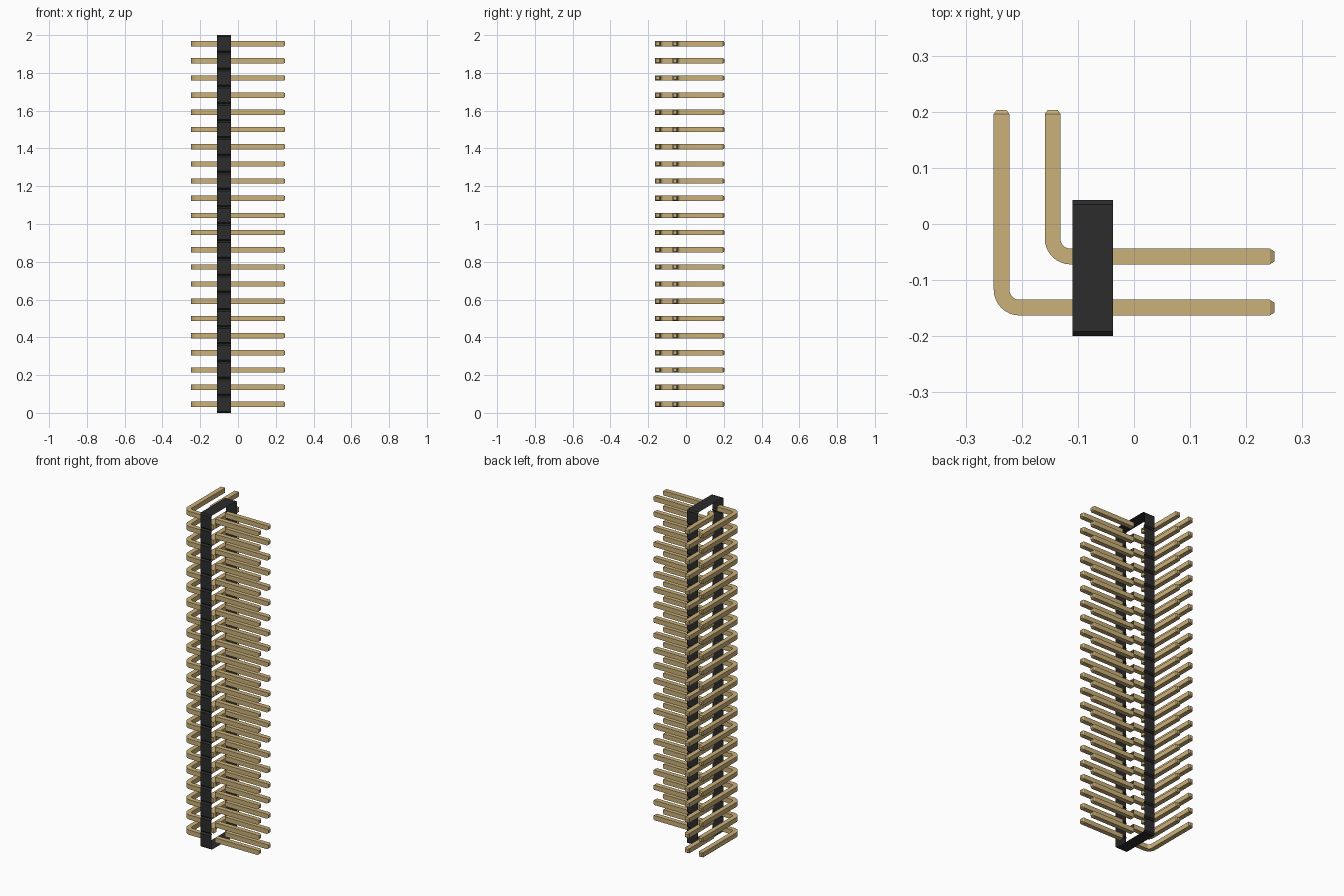
import bpy
import bmesh
from math import sin, cos, pi
from mathutils import Vector

if "Cube" in bpy.data.objects:
    bpy.data.objects.remove(bpy.data.objects["Cube"], do_unlink=True)

COUNT = 22
PITCH = 2 / COUNT
HALF = 0.014                 # half thickness of a square pin
TIP = 0.009                  # half thickness at the chamfered tip
X_BACK, X_FRONT = -0.11, -0.037


def material(name, rgb):
    mat = bpy.data.materials.new(name)
    mat.use_nodes = True
    mat.diffuse_color = (*rgb, 1)
    mat.node_tree.nodes["Principled BSDF"].inputs["Base Color"].default_value = (*rgb, 1)
    return mat


gold = material("gold_metal", (0.60, 0.44, 0.195))
black = material("black_plastic", (0.025, 0.025, 0.026))


def loft(name, rings, mat, cap_end=False):
    """Skin a list of closed rings; the first end stays open."""
    bm = bmesh.new()
    loops = [[bm.verts.new(p) for p in ring] for ring in rings]
    n = len(loops[0])
    for a, b in zip(loops, loops[1:]):
        for i in range(n):
            j = (i + 1) % n
            bm.faces.new((a[i], a[j], b[j], b[i]))
    if cap_end:
        bm.faces.new(loops[-1])
    bmesh.ops.recalc_face_normals(bm, faces=bm.faces)
    mesh = bpy.data.meshes.new(name)
    bm.to_mesh(mesh)
    bm.free()
    mesh.materials.append(mat)
    obj = bpy.data.objects.new(name, mesh)
    bpy.context.collection.objects.link(obj)
    return obj


def square(x, y, direction, half):
    """Square section at (x, y), facing along a horizontal direction."""
    side = Vector((-direction[1], direction[0], 0)) * half
    up = Vector((0, 0, half))
    c = Vector((x, y, 0))
    return [c + side + up, c - side + up, c - side - up, c + side - up]


def straight_pin(name, y):
    stations = ((X_FRONT, HALF), (0.242, HALF), (0.25, TIP))
    return loft(name, [square(x, y, (1, 0), h) for x, h in stations], gold, True)


def bent_pin(name, x, y, radius=0.032, steps=8):
    """Runs out of the housing toward -x, then turns toward +y."""
    cx, cy = x + radius, y + radius
    rings = [square(max(X_BACK, cx + 0.001), y, (-1, 0), HALF)]
    for i in range(steps + 1):
        a = i / steps * pi / 2
        rings.append(square(cx - radius * sin(a), cy - radius * cos(a),
                            (-cos(a), sin(a)), HALF))
    rings += [square(x, 0.196, (0, 1), HALF), square(x, 0.203, (0, 1), TIP)]
    return loft(name, rings, gold, True)


def repeat(obj):
    """Round the bends, then stack the pin along the whole strip."""
    bpy.ops.object.select_all(action='DESELECT')
    obj.select_set(True)
    bpy.context.view_layer.objects.active = obj
    bpy.ops.object.shade_smooth_by_angle(angle=pi / 6)
    for i in range(COUNT):
        pin = obj if i == 0 else obj.copy()
        if i:
            bpy.context.collection.objects.link(pin)
        pin.location.z = (i + 0.5) * PITCH


# Housing: thin open sleeve with a chamfered notch between every pin position
Y0, Y1, CHAMFER = -0.2, 0.043, 0.008
front, back = [], []
for i in range(COUNT):
    low, high = i * PITCH, (i + 1) * PITCH
    for inset, z in ((CHAMFER, low), (0, low + CHAMFER), (0, high - CHAMFER)):
        front.append((Y0 + inset, z))
        back.append((Y1 - inset, z))
front.append((Y0 + CHAMFER, 2))
back.append((Y1 - CHAMFER, 2))
outline = front + back[::-1]
loft("housing", [[(x, y, z) for y, z in outline] for x in (X_BACK, X_FRONT)], black)

# Two rows of pins
for row, x, y in (("outer", -0.236, -0.149), ("inner", -0.145, -0.058)):
    repeat(straight_pin(row + "_straight_pin", y))
    repeat(bent_pin(row + "_bent_pin", x, y))
